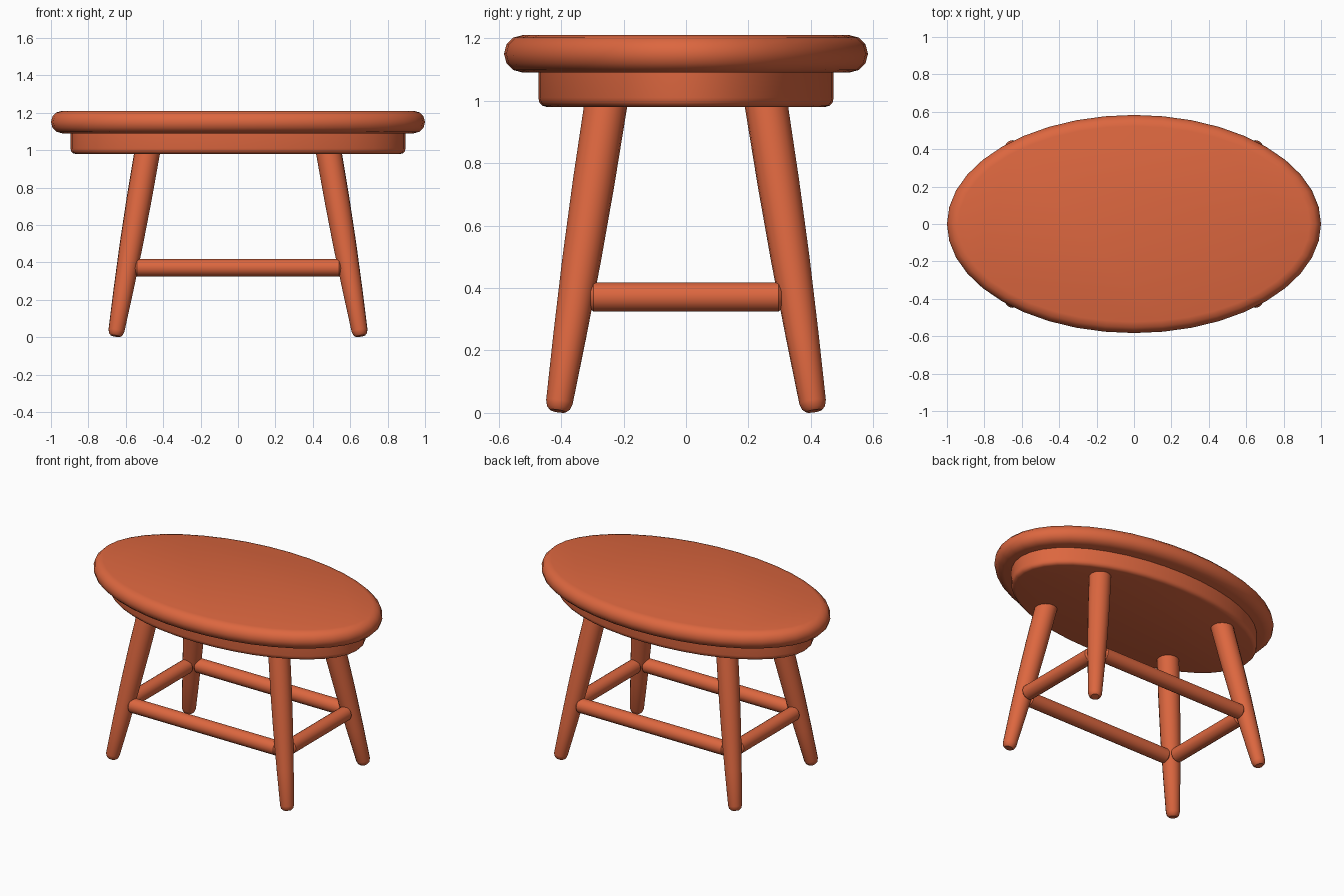
import bpy, bmesh, math
from mathutils import Vector

if "Cube" in bpy.data.objects:
    bpy.data.objects.remove(bpy.data.objects["Cube"])

paint = bpy.data.materials.new("terracotta")
paint.diffuse_color = (0.72, 0.135, 0.05, 1)
paint.use_nodes = True
paint.node_tree.nodes["Principled BSDF"].inputs["Base Color"].default_value = paint.diffuse_color


def loft(name, rings, sides):
    """Closed solid from elliptical rings (rx, ry, z) stacked along z."""
    bm = bmesh.new()
    loops = []
    for rx, ry, z in rings:
        loops.append([bm.verts.new((rx * math.cos(i * math.tau / sides),
                                    ry * math.sin(i * math.tau / sides), z))
                      for i in range(sides)])
    for lo, hi in zip(loops, loops[1:]):
        for i in range(sides):
            j = (i + 1) % sides
            bm.faces.new((lo[i], lo[j], hi[j], hi[i]))
    bm.faces.new(loops[0][::-1])
    bm.faces.new(loops[-1])
    me = bpy.data.meshes.new(name)
    bm.to_mesh(me)
    bm.free()
    me.materials.append(paint)
    ob = bpy.data.objects.new(name, me)
    bpy.context.collection.objects.link(ob)
    bpy.ops.object.select_all(action='DESELECT')
    bpy.context.view_layer.objects.active = ob
    ob.select_set(True)
    bpy.ops.object.shade_smooth_by_angle(angle=math.radians(40))
    return ob


def rod(name, start, end, profile, sides=16):
    """Turned rod between two points; profile = (distance, radius)."""
    start, axis = Vector(start), Vector(end) - Vector(start)
    ob = loft(name, [(r, r, d) for d, r in profile], sides)
    ob.rotation_mode = 'QUATERNION'
    ob.rotation_quaternion = axis.to_track_quat('Z', 'Y')
    ob.location = start
    return ob


# Oval seat with a fully rounded rim
rim = []
for i in range(7):
    a = math.radians(-90 + 30 * i)
    inset = 0.06 * (1 - math.cos(a))
    rim.append((1.0 - inset, 0.583 - inset, 1.15 + 0.06 * math.sin(a)))
loft("seat", rim, 40)

# Solid apron under the seat with a softened lower edge
loft("apron", [(0.87, 0.446, 0.98), (0.884, 0.460, 0.984), (0.893, 0.470, 0.995),
               (0.895, 0.473, 1.01), (0.895, 0.473, 1.10)], 40)

# Splayed, tapered legs
leg_profile = [(0, 0.026), (0.01, 0.037), (0.03, 0.043), (0.25, 0.053),
               (0.5, 0.062), (0.75, 0.067), (1.05, 0.069)]
for sx, side in ((-1, "left"), (1, "right")):
    for sy, end in ((-1, "front"), (1, "back")):
        rod(f"{end}_{side}_leg", (sx * 0.655, sy * 0.41, 0.006),
            (sx * 0.487, sy * 0.258, 0.98), leg_profile)


def stretcher(name, start, end, r=0.047):
    n = (Vector(end) - Vector(start)).length
    rod(name, start, end, [(0, r - 0.01), (0.01, r), (n - 0.01, r), (n, r - 0.01)])


# Stretchers joining the legs
for s, name in ((-1, "front"), (1, "back")):
    stretcher(f"{name}_stretcher", (-0.55, s * 0.353, 0.371), (0.55, s * 0.353, 0.371))
for s, name in ((-1, "left"), (1, "right")):
    stretcher(f"{name}_stretcher", (s * 0.593, -0.306, 0.371), (s * 0.593, 0.306, 0.371))
